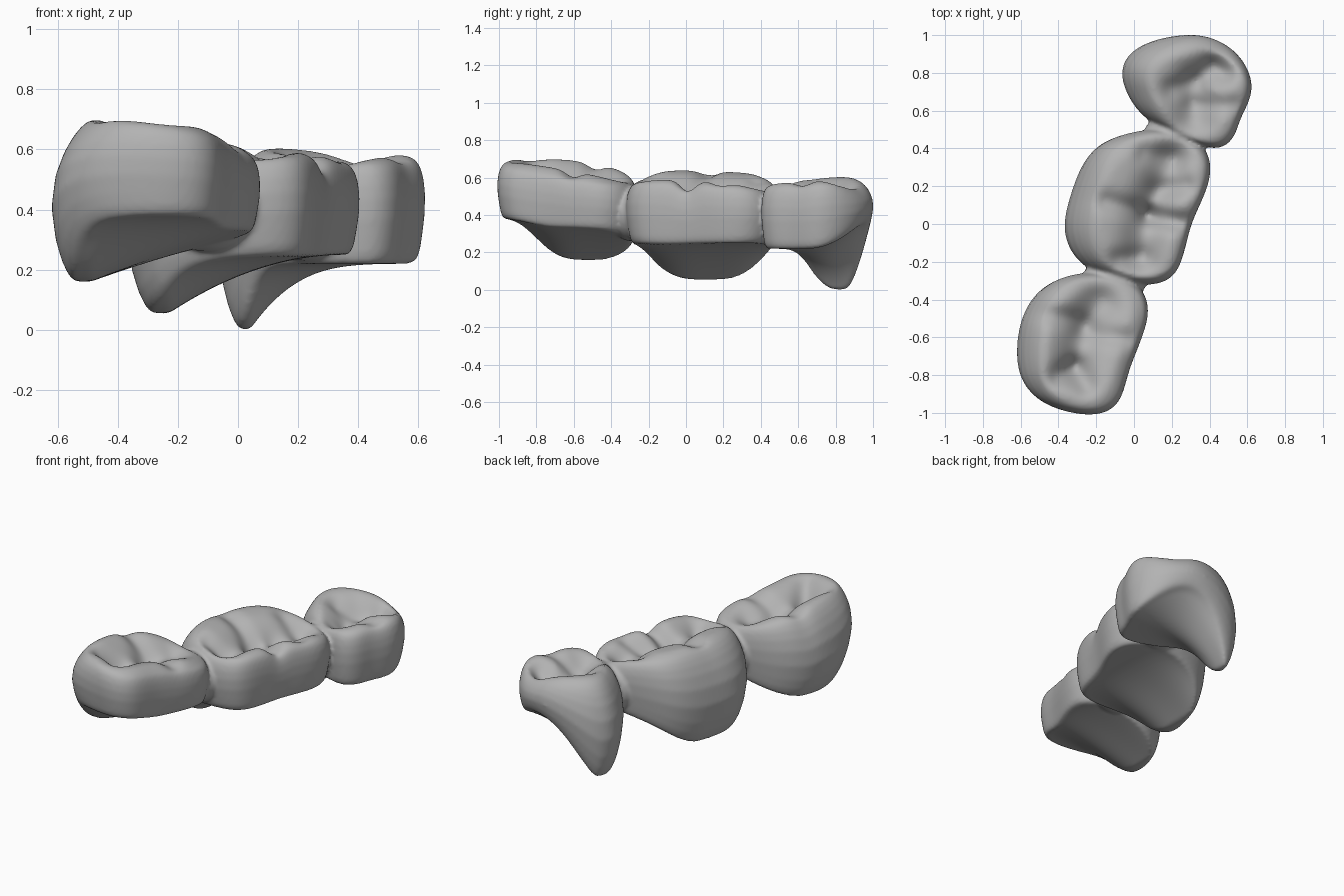
import bpy
import bmesh
import math
from mathutils import Vector, Matrix

default = bpy.data.objects.get("Cube")
if default:
    bpy.data.objects.remove(default, do_unlink=True)

STEPS = 8                                   # samples per outline segment
WALL = [(0.0, 0.92), (0.04, 0.955), (0.12, 0.98), (0.25, 1.0), (0.45, 1.025),
        (0.65, 1.03), (0.8, 1.015), (0.9, 0.99), (0.96, 0.96)]
RIM, FLOOR = 0.92, 0.9                      # outline scale at top and bottom edge
RINGS = 18


def smooth_outline(points):
    """Closed cubic B-spline guided by the outline points."""
    pts = [Vector(p) for p in points]
    n = len(pts)
    out = []
    for i in range(n):
        a, b, c, d = (pts[(i + k - 1) % n] for k in range(4))
        for s in range(STEPS):
            t = s / STEPS
            out.append((a * (1 - t) ** 3 + b * (3 * t ** 3 - 6 * t ** 2 + 4)
                        + c * (3 * t + 3 * t ** 2 - 3 * t ** 3 + 1) + d * t ** 3) / 6)
    return out


def segment_distance(p, a, b):
    ab = b - a
    t = max(0, min(1, (p - a).dot(ab) / ab.length_squared))
    return (p - a - ab * t).length


def valley(p, path, depth, width):
    """Depth of a soft groove that follows a path over the chewing surface."""
    pts = [Vector(q) for q in path]
    d = min(segment_distance(p, a, b) for a, b in zip(pts, pts[1:]))
    return depth * math.exp(-(d / width) ** 2)


def add_tooth(bm, outline, center, crown, fissure, grooves, margin, apron, rear_lean=0):
    """One crown: fissured top, leaning wall, underside with a hanging apron."""
    c = Vector(center)
    loop = smooth_outline(outline)
    height, slope_x, slope_y = crown
    tip_x, tip_y, tip_z, far_x, width, power, fall = apron

    def place(p, scale, t):
        q = c + (p - c) * scale
        lean = (2 * t - 0.8) ** 2 / 1.44
        q.x += 0.08 * lean * max(0, c.x - q.x) / 0.33
        q.y -= rear_lean * lean * max(0, q.y - c.y) / 0.3
        return q

    def top_z(q, r):
        edge = max(0, (r - 0.66) / (RIM - 0.66)) ** 2
        z = height + slope_x * (q.x - c.x) + slope_y * (q.y - c.y)
        cut = valley(q, fissure, 0.095, 0.11)
        cut += sum(valley(q, path, 0.035, 0.055) for path in grooves)
        return z - 0.03 * edge - cut * (1 - 0.4 * edge)

    def bottom_z(q):
        base = margin(q)
        across = max(0, min(1, (far_x - q.x) / (far_x - tip_x)))
        along = math.exp(-abs((q.y - tip_y) / width) ** fall)
        return base + (tip_z - base) * across ** power * along

    rings = []
    for i in range(1, RINGS):               # underside, centre outwards
        r = FLOOR * i / RINGS
        spots = [place(p, r, 0) for p in loop]
        rings.append([(q.x, q.y, bottom_z(q)) for q in spots])
    low = [bottom_z(place(p, FLOOR, 0)) for p in loop]
    high = [top_z(place(p, RIM, 1), RIM) for p in loop]
    for t, s in WALL:                       # side wall
        spots = [place(p, s, t) for p in loop]
        rings.append([(q.x, q.y, lo + (hi - lo) * t)
                      for q, lo, hi in zip(spots, low, high)])
    for i in range(RINGS, 0, -1):           # chewing surface, rim inwards
        r = RIM * i / RINGS
        spots = [place(p, r, 1) for p in loop]
        rings.append([(q.x, q.y, top_z(q, r)) for q in spots])

    grid = [[bm.verts.new(v) for v in ring] for ring in rings]
    n = len(loop)
    for lower, upper in zip(grid, grid[1:]):
        for i in range(n):
            j = (i + 1) % n
            bm.faces.new((lower[i], lower[j], upper[j], upper[i]))
    under = bm.verts.new((c.x, c.y, bottom_z(c)))
    over = bm.verts.new((c.x, c.y, top_z(c, 0)))
    for i in range(n):
        j = (i + 1) % n
        bm.faces.new((under, grid[0][j], grid[0][i]))
        bm.faces.new((over, grid[-1][i], grid[-1][j]))


def add_connector(bm, center, radii):
    """Rounded neck that fuses two neighbouring crowns."""
    bmesh.ops.create_uvsphere(bm, u_segments=32, v_segments=16, radius=1,
                              matrix=Matrix.LocRotScale(Vector(center), None, Vector(radii)))


bm = bmesh.new()

# Front molar
add_tooth(
    bm,
    outline=[(0.08, -0.47), (0.04, -0.35), (-0.06, -0.28), (-0.22, -0.26), (-0.4, -0.29),
             (-0.53, -0.38), (-0.6, -0.52), (-0.62, -0.7), (-0.59, -0.84), (-0.48, -0.95),
             (-0.3, -1), (-0.16, -1), (-0.07, -0.93), (-0.04, -0.78), (0.02, -0.64)],
    center=(-0.27, -0.63),
    crown=(0.675, -0.15, -0.11),
    fissure=[(-0.18, -0.42), (-0.25, -0.53), (-0.28, -0.65), (-0.31, -0.76)],
    grooves=[[(-0.26, -0.52), (-0.46, -0.48)], [(-0.27, -0.57), (-0.04, -0.61)],
             [(-0.31, -0.76), (-0.25, -0.86)], [(-0.31, -0.75), (-0.41, -0.81)]],
    margin=lambda q: 0.33 - 0.11 * (q.y + 0.5),
    apron=(-0.49, -0.48, 0.16, 0.05, 0.33, 1.2, 4))

# Middle molar
add_tooth(
    bm,
    outline=[(0.4, 0.25), (0.39, 0.37), (0.3, 0.46), (0.17, 0.5), (0, 0.48), (-0.17, 0.43),
             (-0.27, 0.32), (-0.33, 0.15), (-0.37, 0), (-0.34, -0.13), (-0.25, -0.23),
             (-0.1, -0.29), (0.08, -0.32), (0.21, -0.28), (0.26, -0.15), (0.29, 0), (0.35, 0.12)],
    center=(0.03, 0.1),
    crown=(0.62, -0.09, -0.02),
    fissure=[(0.21, 0.36), (0.14, 0.2), (0.07, 0.06), (0.04, -0.18)],
    grooves=[[(0.08, 0.04), (0.3, 0), (0.32, 0)], [(0.08, 0.04), (0.3, 0)],
             [(0.13, 0.18), (0.28, 0.2)], [(0.06, 0.06), (-0.15, 0.12)],
             [(0.2, 0.34), (0.06, 0.38)], [(0.04, -0.17), (-0.08, -0.19)]],
    margin=lambda q: 0.25,
    apron=(-0.23, 0.14, 0.055, 0.36, 0.34, 2, 4))

# Back molar
add_tooth(
    bm,
    outline=[(0.62, 0.68), (0.61, 0.8), (0.53, 0.92), (0.4, 0.99), (0.27, 1), (0.1, 0.97),
             (-0.03, 0.9), (-0.07, 0.79), (-0.02, 0.66), (0.06, 0.56), (0.2, 0.48),
             (0.34, 0.42), (0.46, 0.4), (0.53, 0.47), (0.55, 0.56)],
    center=(0.28, 0.7),
    crown=(0.6, 0.0, 0.05),
    fissure=[(0.42, 0.83), (0.34, 0.76), (0.31, 0.67), (0.32, 0.57)],
    grooves=[[(0.32, 0.64), (0.52, 0.63)], [(0.33, 0.76), (0.2, 0.72)],
             [(0.42, 0.83), (0.48, 0.8)]],
    margin=lambda q: 0.22 + 1.8 * max(0, q.y - 0.65) ** 2,
    apron=(0.04, 0.84, 0.0, 0.6, 0.2, 3, 3),
    rear_lean=0.04)

# Necks between the crowns
add_connector(bm, (-0.1, -0.29, 0.41), (0.17, 0.13, 0.15))
add_connector(bm, (0.22, 0.47, 0.38), (0.17, 0.12, 0.15))

bmesh.ops.recalc_face_normals(bm, faces=bm.faces)
mesh = bpy.data.meshes.new("dental_bridge")
bm.to_mesh(mesh)
bm.free()
bridge = bpy.data.objects.new("dental_bridge", mesh)
bpy.context.collection.objects.link(bridge)

# One grey cast material
grey = bpy.data.materials.new("cast_grey")
grey.use_nodes = True
colour = (0.45, 0.45, 0.45, 1)
grey.diffuse_color = colour
grey.node_tree.nodes["Principled BSDF"].inputs["Base Color"].default_value = colour
mesh.materials.append(grey)

# Fuse crowns and necks into one smooth casting
fuse = bridge.modifiers.new("fuse", "REMESH")
fuse.mode = "VOXEL"
fuse.voxel_size = 0.011
fuse.use_smooth_shade = True
soften = bridge.modifiers.new("soften", "SMOOTH")
soften.factor = 0.5
soften.iterations = 6
bpy.context.view_layer.objects.active = bridge
bridge.select_set(True)
for name in ("fuse", "soften"):
    bpy.ops.object.modifier_apply(modifier=name)
